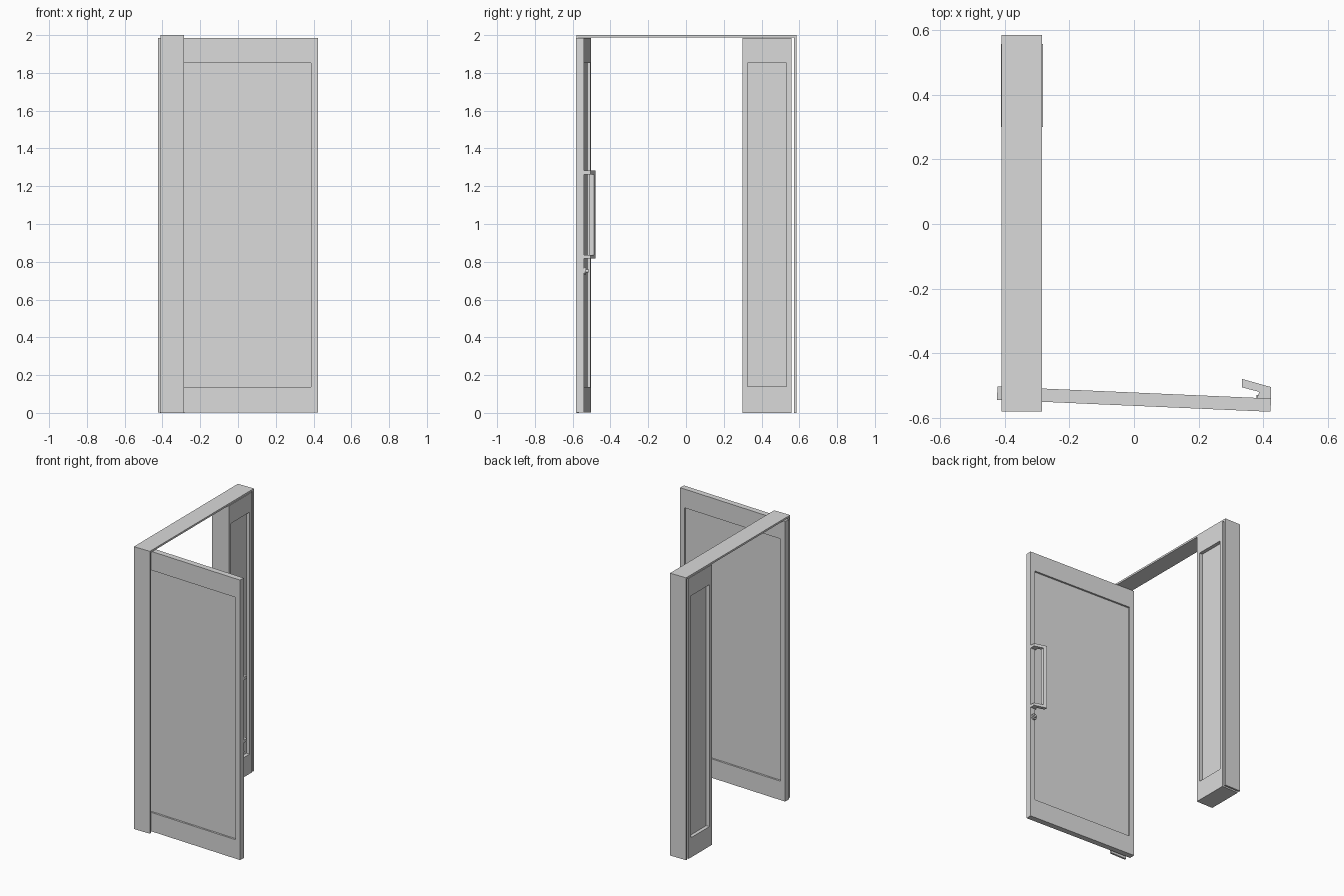
import bpy, bmesh, math
from mathutils import Matrix, Vector

old = bpy.data.objects.get("Cube")
if old:
    bpy.data.objects.remove(old, do_unlink=True)

grey = bpy.data.materials.new("light_grey")
grey.use_nodes = True
COLOUR = (0.7, 0.7, 0.7, 1)
grey.diffuse_color = COLOUR
grey.node_tree.nodes["Principled BSDF"].inputs["Base Color"].default_value = COLOUR


def finish(name, bm, matrix=None):
    bmesh.ops.recalc_face_normals(bm, faces=bm.faces)
    mesh = bpy.data.meshes.new(name)
    bm.to_mesh(mesh)
    bm.free()
    mesh.materials.append(grey)
    obj = bpy.data.objects.new(name, mesh)
    bpy.context.collection.objects.link(obj)
    if matrix:
        obj.matrix_world = matrix
    return obj


def box_mesh(lo, hi):
    lo, hi = Vector(lo), Vector(hi)
    bm = bmesh.new()
    bmesh.ops.create_cube(bm, size=1)
    for v in bm.verts:
        v.co = (lo + hi) / 2 + v.co * (hi - lo)
    return bm


def box(name, lo, hi):
    return finish(name, box_mesh(lo, hi))


def prism(name, outline, z0, z1):
    bm = bmesh.new()
    face = bm.faces.new([bm.verts.new((x, y, z0)) for x, y in outline])
    grown = bmesh.ops.extrude_face_region(bm, geom=[face])["geom"]
    for v in grown:
        if isinstance(v, bmesh.types.BMVert):
            v.co.z = z1
    return finish(name, bm)


def framed_panel(name, width, thick, z0, z1, side, pane_z, depth, matrix):
    """Slab along local x with a recessed pane in both broad faces."""
    bm = box_mesh((-width / 2, -thick / 2, z0), (width / 2, thick / 2, z1))
    bm.normal_update()
    broad = [f for f in bm.faces if abs(f.normal.y) > 0.9]
    middle = (z0 + z1) / 2
    for face in broad:
        inward = -face.normal.copy() * depth
        bmesh.ops.inset_individual(bm, faces=[face], thickness=side)
        for v in face.verts:
            v.co.z = pane_z[0] if v.co.z < middle else pane_z[1]
        pane = bmesh.ops.extrude_discrete_faces(bm, faces=[face])["faces"][0]
        for v in pane.verts:
            v.co += inward
    return finish(name, bm, matrix)


# Thin frame: two jambs and a lintel
X0, X1, Y0, Y1, T = -0.41, -0.285, -0.58, 0.585, 0.013
box("front_jamb", (X0, Y0, 0), (X1, Y0 + T, 2 - T))
box("back_jamb", (X0, Y1 - T, 0), (X1, Y1, 2 - T))
box("lintel", (X0, Y0, 2 - T), (X1, Y1, 2))

# Fixed side panel beside the opening
framed_panel("side_panel", 0.258, 0.13, 0, 1.986, 0.037, (0.14, 1.853), 0.025,
             Matrix.Translation((-0.347, 0.429, 0)) @ Matrix.Rotation(math.pi / 2, 4, "Z"))

# Open door leaf, swung slightly out of square
framed_panel("door", 0.848, 0.041, 0.003, 1.986, 0.05, (0.137, 1.853), 0.013,
             Matrix.Translation((0, -0.5425, 0)) @ Matrix.Rotation(math.radians(-2.5), 4, "Z"))

# Pull handle: two bent arms joined by an upright grip
arm = [(0.424, -0.542), (0.424, -0.505), (0.335, -0.48), (0.335, -0.506),
       (0.388, -0.52), (0.38, -0.541)]
grip = [(0.335, -0.48), (0.358, -0.4865), (0.358, -0.512), (0.335, -0.506)]
prism("handle_lower_arm", arm, 0.817, 0.837)
prism("handle_upper_arm", arm, 1.262, 1.282)
prism("handle_grip", grip, 0.837, 1.262)

# Lock below the handle
for name, radius, length in (("lock_rose", 0.02, 0.012), ("lock_turn", 0.01, 0.024)):
    bm = bmesh.new()
    bmesh.ops.create_cone(bm, cap_ends=True, segments=20, radius1=radius,
                          radius2=radius, depth=length)
    spot = Matrix.Translation((0.4, -0.541 + length / 2, 0.752))
    finish(name, bm, spot @ Matrix.Rotation(math.pi / 2, 4, "X"))
